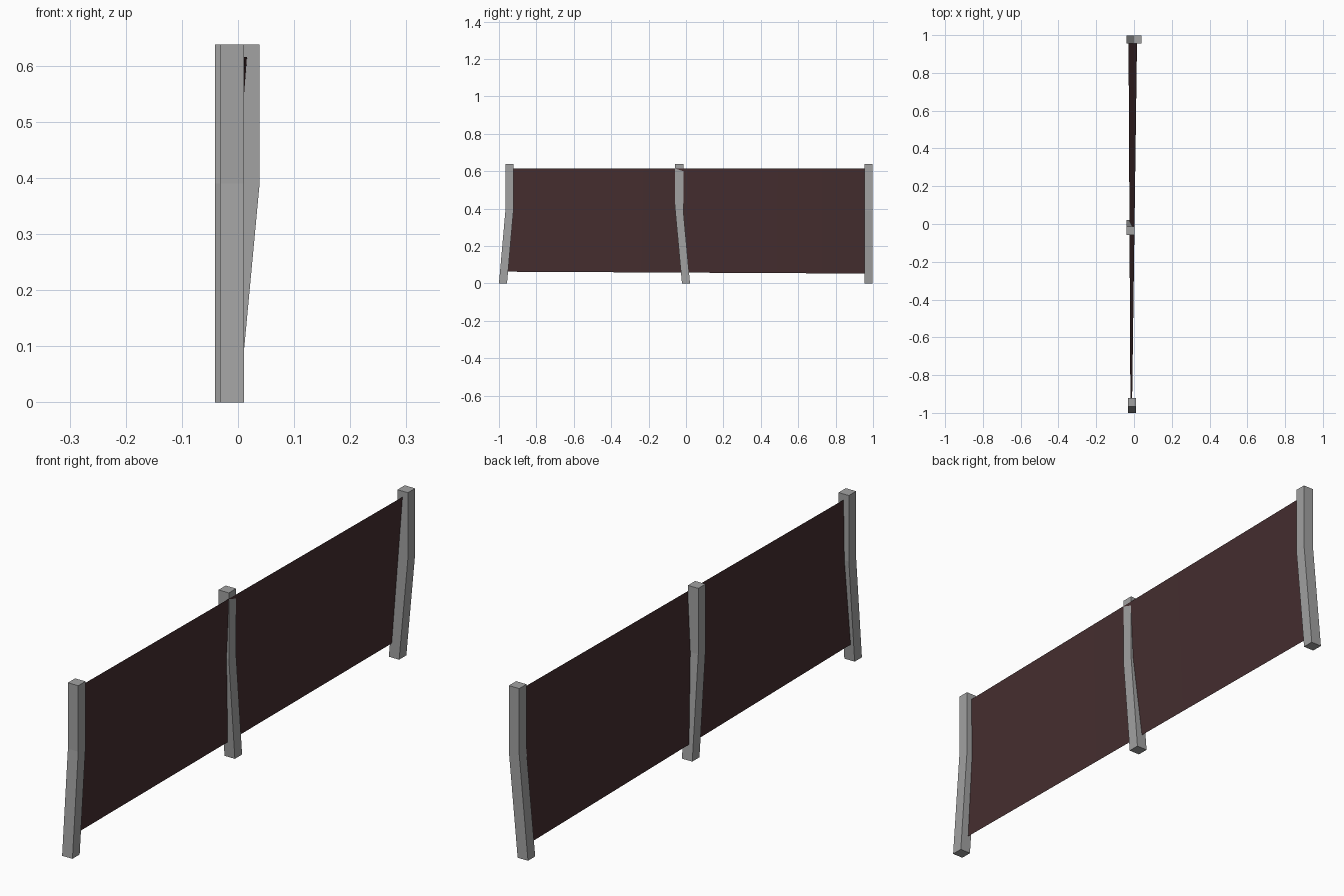
import bpy

if "Cube" in bpy.data.objects:
    bpy.data.objects.remove(bpy.data.objects["Cube"])


def material(name, rgb):
    m = bpy.data.materials.new(name)
    m.diffuse_color = (*rgb, 1)
    m.use_nodes = True
    m.node_tree.nodes["Principled BSDF"].inputs["Base Color"].default_value = m.diffuse_color
    return m


grey = material("post grey", (0.36, 0.36, 0.36))
brown = material("panel dark brown", (0.06, 0.027, 0.029))


def mesh_object(name, verts, faces, mat):
    me = bpy.data.meshes.new(name)
    me.from_pydata(verts, [], faces)
    me.materials.append(mat)
    ob = bpy.data.objects.new(name, me)
    bpy.context.collection.objects.link(ob)
    return ob


W = 0.043                   # post width
BEND, TOP = 0.39, 0.638     # height of the kink and of the top


def post(name, foot, head):
    """Square post leaning from foot to head, then vertical."""
    verts = []
    for (x, y), z in ((foot, 0), (head, BEND), (head, TOP)):
        h = W / 2
        verts += [(x - h, y - h, z), (x + h, y - h, z),
                  (x + h, y + h, z), (x - h, y + h, z)]
    faces = [(3, 2, 1, 0), (8, 9, 10, 11)]
    for ring in (0, 4):
        for i in range(4):
            j = (i + 1) % 4
            faces.append((ring + i, ring + j, ring + 4 + j, ring + 4 + i))
    mesh_object(name, verts, faces, grey)


# Posts, each knocked over in a slightly different direction
post("front_post", (-0.0105, -0.9785), (-0.0105, -0.944))
post("middle_post", (-0.0195, 0.0), (-0.0195, -0.036))
post("back_post", (-0.0195, 0.9765), (0.017, 0.9765))

# Thin panel, twisted along its length
N = 8
a0, a1 = (-0.019, -0.96, 0.063), (-0.029, 0.965, 0.053)   # lower edge
b0, b1 = (-0.010, -0.94, 0.616), (0.016, 0.965, 0.616)    # upper edge
verts, faces = [], []
for i in range(N + 1):
    t = i / N
    for p, q in ((a0, a1), (b0, b1)):
        verts.append(tuple(u + (v - u) * t for u, v in zip(p, q)))
for i in range(N):
    k = 2 * i
    faces.append((k, k + 2, k + 3, k + 1))
mesh_object("panel", verts, faces, brown)
